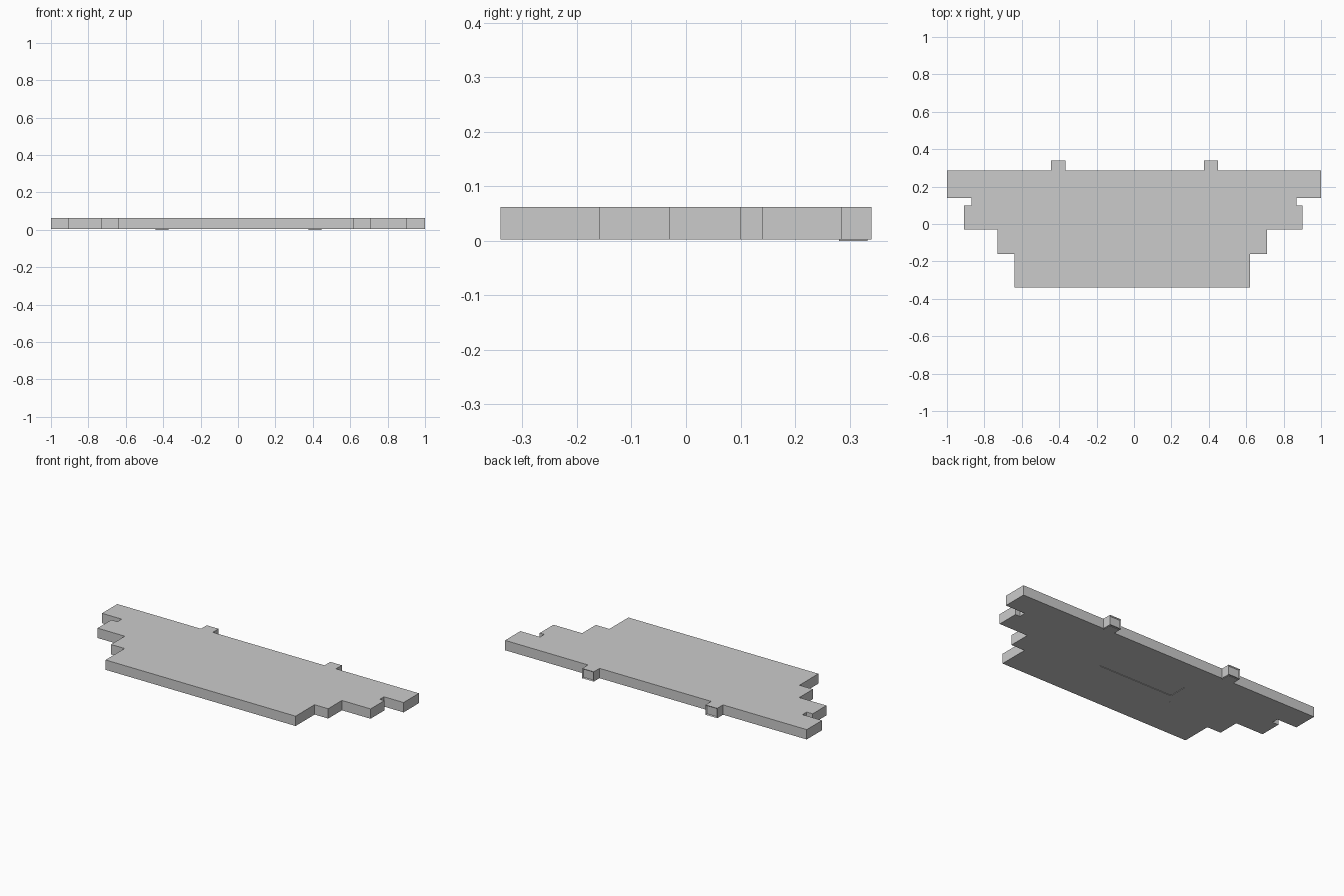
import bpy, bmesh

if "Cube" in bpy.data.objects:
    bpy.data.objects.remove(bpy.data.objects["Cube"])

Z0, Z1 = 0.003, 0.062


def slab(name, outline, z0=Z0, z1=Z1):
    """Extrude a flat footprint into a block."""
    bm = bmesh.new()
    face = bm.faces.new([bm.verts.new((x, y, z0)) for x, y in outline])
    ext = bmesh.ops.extrude_face_region(bm, geom=[face])
    top = [v for v in ext["geom"] if isinstance(v, bmesh.types.BMVert)]
    bmesh.ops.translate(bm, verts=top, vec=(0, 0, z1 - z0))
    bmesh.ops.recalc_face_normals(bm, faces=bm.faces)
    mesh = bpy.data.meshes.new(name)
    bm.to_mesh(mesh)
    bm.free()
    ob = bpy.data.objects.new(name, mesh)
    bpy.context.collection.objects.link(ob)
    return ob


def rect(x0, x1, y0, y1):
    return [(x0, y0), (x1, y0), (x1, y1), (x0, y1)]


# stepped side wings
slab("left_wing", [(-.315, -.34), (-.64, -.34), (-.64, -.16), (-.73, -.16), (-.73, -.03),
                   (-.91, -.03), (-.91, .10), (-.315, .10)])
slab("right_wing", [(.315, -.34), (.62, -.34), (.62, -.16), (.71, -.16), (.71, -.03),
                    (.90, -.03), (.90, .10), (.315, .10)])

# front room and the hall that wraps around it
slab("front_room", rect(-.25, .26, -.34, -.10))
hall = slab("central_hall", [(-.315, -.34), (-.25, -.34), (-.25, -.10), (.26, -.10), (.26, -.34),
                             (.315, -.34), (.315, .10), (.315, .14), (-.315, .14)])

# back range: long strips with narrower links to the wings
slab("left_link", rect(-.87, -.315, .10, .14))
slab("right_link", rect(.315, .87, .10, .14))
for name, x0, x1 in (("back_left", -1, -.315), ("back_lobby_left", -.315, -.095),
                     ("back_middle", -.095, .12), ("back_lobby_right", .12, .315),
                     ("back_right", .315, 1)):
    slab(name, rect(x0, x1, .14, .285))

# shallow recess under the hall
cutter = slab("recess_cutter", rect(-.28, .21, -.03, .085), -.01, Z0 + .003)
cutter.hide_render = True
cutter.hide_viewport = True
mod = hall.modifiers.new("recess", "BOOLEAN")
mod.operation = "DIFFERENCE"
mod.solver = "EXACT"
mod.object = cutter

# two porches at the back with framed openings and a thin sole plate
for side, x0, x1 in (("left", -.445, -.367), ("right", .374, .45)):
    porch = slab(side + "_porch", rect(x0, x1, .285, .34))
    bm = bmesh.new()
    bm.from_mesh(porch.data)
    bm.normal_update()
    back = [f for f in bm.faces if f.normal.y > .9]
    bmesh.ops.inset_region(bm, faces=back, thickness=.007, depth=0)
    bmesh.ops.translate(bm, verts=back[0].verts, vec=(0, -.006, 0))
    bm.to_mesh(porch.data)
    bm.free()
    slab(side + "_porch_sole", rect(x0 + .004, x1 - .004, .281, .333), 0, Z0)
